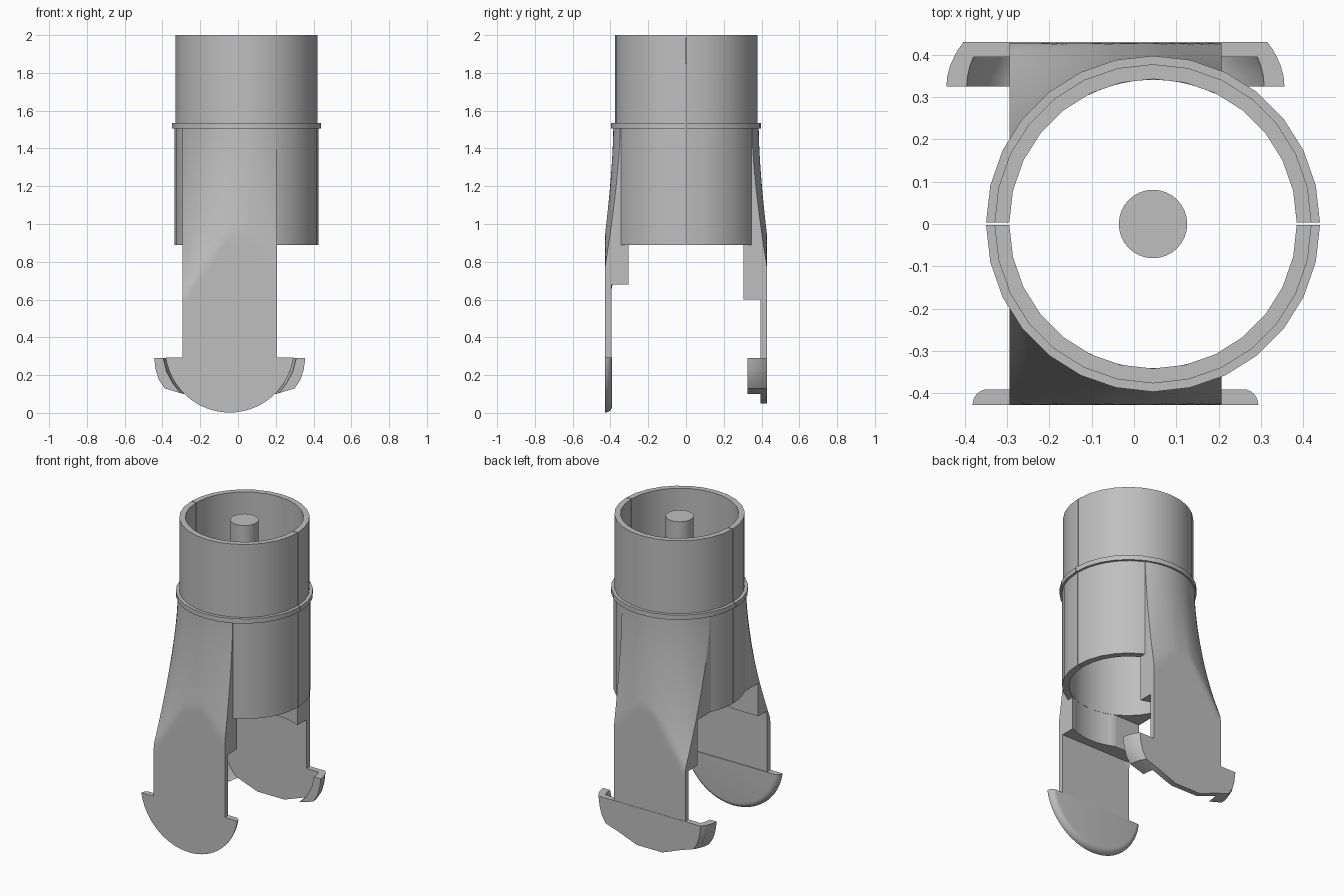
import bpy, bmesh
from math import sin, cos, pi, sqrt, asin

cube = bpy.data.objects.get("Cube")
if cube:
    bpy.data.objects.remove(cube)

grey = bpy.data.materials.new("plain grey")
grey.use_nodes = True
COLOUR = (0.52, 0.52, 0.52, 1)
grey.diffuse_color = COLOUR
grey.node_tree.nodes["Principled BSDF"].inputs["Base Color"].default_value = COLOUR

CX = 0.045       # tube axis
FOOT_X = -0.044  # foot centre line


def loft(name, rings):
    """Skin a row of equal closed rings and cap both ends."""
    bm = bmesh.new()
    rows = [[bm.verts.new(p) for p in ring] for ring in rings]
    n = len(rows[0])
    for a, b in zip(rows, rows[1:]):
        for i in range(n):
            j = (i + 1) % n
            bm.faces.new((a[i], a[j], b[j], b[i]))
    bm.faces.new(rows[0])
    bm.faces.new(rows[-1][::-1])
    bmesh.ops.recalc_face_normals(bm, faces=bm.faces)
    mesh = bpy.data.meshes.new(name)
    bm.to_mesh(mesh)
    bm.free()
    obj = bpy.data.objects.new(name, mesh)
    bpy.context.collection.objects.link(obj)
    mesh.materials.append(grey)
    bpy.ops.object.select_all(action='DESELECT')
    obj.select_set(True)
    bpy.context.view_layer.objects.active = obj
    bpy.ops.object.shade_smooth_by_angle(angle=pi / 6)
    return obj


# Split tube with a raised collar
WALL = [(.34, .89), (.38, .89), (.38, 1.505), (.395, 1.505),
        (.395, 1.535), (.375, 1.535), (.375, 2), (.34, 2)]


def half_tube(name, side, gap):
    rings = []
    for k in range(15):
        a = pi * k / 14
        rings.append([(CX + r * cos(a), side * (gap + r * sin(a)), z)
                      for r, z in WALL])
    loft(name, rings)


half_tube("front_half_tube", -1, 0.002)
half_tube("back_half_tube", 1, 0.003)

# Short pin at the tube mouth
loft("centre_pin", [[(CX + .081 * cos(2 * pi * k / 32), .081 * sin(2 * pi * k / 32), z)
                     for k in range(32)] for z in (1.85, 1.983)])

# Legs flare from the round tube to a flat plate
FLARE_END = [(-.295, .62), (-.07, .93), (.045, .95), (.207, .78)]


def flare_end(x):
    for (x0, z0), (x1, z1) in zip(FLARE_END, FLARE_END[1:]):
        if x <= x1:
            return z0 + (z1 - z0) * (x - x0) / (x1 - x0)
    return FLARE_END[-1][1]


def outer_y(x, z):
    top = sqrt(.385 ** 2 - (x - CX) ** 2)
    t = min(1, max(0, (1.505 - z) / (1.505 - flare_end(x))))
    return top + (.428 - top) * t ** 1.55


def inner_y(x, z, step):
    dx2 = (x - CX) ** 2
    if z > .89:
        y = sqrt(.36 ** 2 - dx2)
    elif z > step:
        y = max(.305, sqrt(max(0, .341 ** 2 - dx2)))
    else:
        y = .395
    return min(y, outer_y(x, z) - .015)


def leg(name, side, step):
    eps = .0005
    heights = [.25 + (1.505 - .25) * k / 36 for k in range(37)]
    heights = sorted(heights + [step - eps, step + eps, .89 - eps, .89 + eps])
    rings = []
    for k in range(25):
        x = -.295 + .502 * k / 24
        ring = [(x, side * outer_y(x, z), z) for z in heights]
        ring += [(x, side * inner_y(x, z, step), z) for z in reversed(heights)]
        rings.append(ring)
    loft(name, rings)


leg("front_leg", -1, .68)
leg("back_leg", 1, .60)

# Rounded front foot, softened on its inner edge
rings = []
for k in range(7):
    a = pi / 2 * k / 6
    r = .342 - .035 * (1 - cos(a))
    end = asin((.342 - .29) / r)
    angles = [pi + end + (pi - 2 * end) * i / 32 for i in range(33)]
    rings.append([(FOOT_X + r * cos(t), -.428 + .037 * sin(a), .344 + r * sin(t))
                  for t in angles])
loft("front_foot", rings)

# Back foot plate with a hook at each end
EDGE = [(.4, .29), (.392, .23), (.375, .175), (.345, .13), (.245, .1), (.1, .05)]
HOOK = EDGE[:5] + [(.265, .11), (.3, .155), (.335, .22), (.352, .29)]


def taper(y):
    return 1 - .1 * max(0, (y - .325) / .105) ** 2


outline = EDGE + [(-x, z) for x, z in reversed(EDGE)]
loft("back_foot", [[(FOOT_X + x * taper(y), y, z) for x, z in outline]
                   for y in (.395, .412, .43)])
for label, s in (("left_hook", 1), ("right_hook", -1)):
    loft(label, [[(FOOT_X + s * x * taper(y), y, z) for x, z in HOOK]
                 for y in (.325, .35, .375, .4)])
